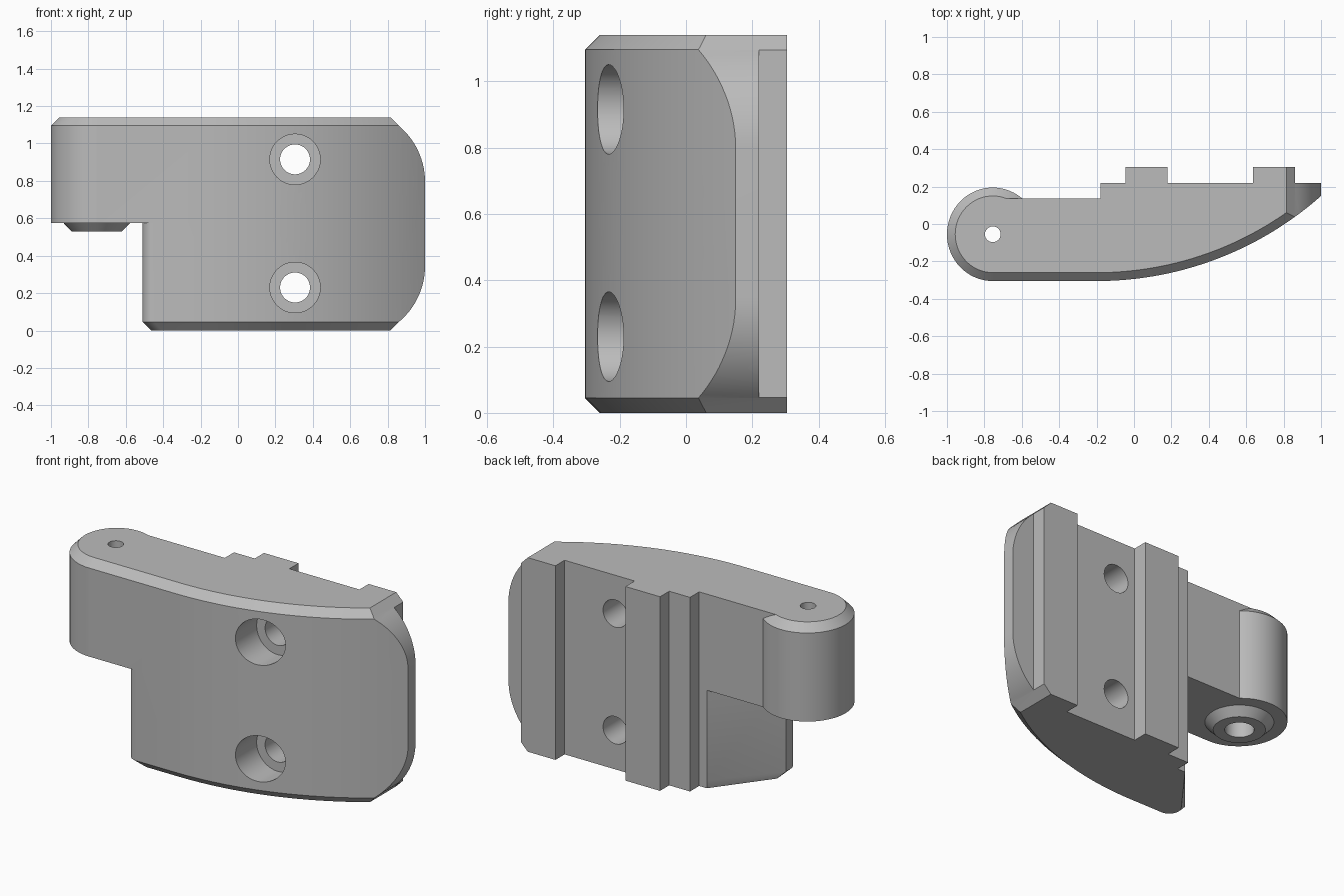
import bpy, bmesh, math
from mathutils import Matrix

if "Cube" in bpy.data.objects:
    bpy.data.objects.remove(bpy.data.objects["Cube"], do_unlink=True)

TOP, SPLIT, CH = 1.14, 0.575, 0.045
PIN = (-0.755, -0.055, 0)

grey = bpy.data.materials.new("plain_grey")
grey.use_nodes = True
grey.diffuse_color = (0.5, 0.5, 0.5, 1)
grey.node_tree.nodes["Principled BSDF"].inputs["Base Color"].default_value = (0.5, 0.5, 0.5, 1)


def loft(name, rings, matrix=Matrix()):
    """Closed solid through rings of equal point count."""
    bm = bmesh.new()
    loops = [[bm.verts.new(p) for p in ring] for ring in rings]
    n = len(loops[0])
    for a, b in zip(loops, loops[1:]):
        for i in range(n):
            quad = [a[i], a[(i + 1) % n], b[(i + 1) % n], b[i]]
            bm.faces.new(quad)
    bm.faces.new(loops[0][::-1])
    bm.faces.new(loops[-1])
    bm.transform(matrix)
    bmesh.ops.recalc_face_normals(bm, faces=bm.faces[:])
    mesh = bpy.data.meshes.new(name)
    bm.to_mesh(mesh)
    bm.free()
    mesh.materials.append(grey)
    obj = bpy.data.objects.new(name, mesh)
    bpy.context.collection.objects.link(obj)
    return obj


def lathe(name, profile, matrix, sides=64):
    """Solid of revolution from (radius, height) pairs."""
    turn = [2 * math.pi * i / sides for i in range(sides)]
    return loft(name, [[(r * math.cos(t), r * math.sin(t), h) for t in turn]
                       for r, h in profile], matrix)


def combine(target, tool, operation):
    tool.hide_render = True
    mod = target.modifiers.new(operation.lower(), 'BOOLEAN')
    mod.operation, mod.solver, mod.object = operation, 'EXACT', tool
    bpy.context.view_layer.objects.active = target
    bpy.ops.object.modifier_apply(modifier=mod.name)
    bpy.data.objects.remove(tool, do_unlink=True)


def arc(cx, cy, r, start, end, steps):
    angles = [math.radians(start + (end - start) * i / steps) for i in range(steps + 1)]
    return [(cx + r * math.cos(a), cy + r * math.sin(a)) for a in angles]


def front_and_back(inset):
    """Bowed front, then the back with its two ribs."""
    r, steps = 1.81 - inset, 28
    xs = [-0.2 + 1.2 * i / steps for i in range(steps + 1)]
    bow = [(x, 1.505 - math.sqrt(r * r - (x + 0.2) ** 2)) for x in xs]
    back = [(1, 0.22)]
    for right, left in ((0.86, 0.635), (0.18, -0.045)):
        back += [(right, 0.22), (right, 0.305), (left, 0.305), (left, 0.22)]
    return bow + back + [(-0.18, 0.22), (-0.18, 0.135)]


def upper_outline(inset):
    return [(PIN[0], 0.135), (PIN[0], -0.305 + inset)] + front_and_back(inset)


def lower_outline(inset):
    corner = arc(-0.45 + inset, -0.245 + inset, 0.06, 180, 270, 8)
    return [(-0.23, 0.135), (-0.51 + inset, -0.2 + inset / 2)] + corner + front_and_back(inset)


def at_height(points, z):
    return [(x, y, z) for x, y in points]


# Main plate with the hinge arm above and the shorter block below
leaf = loft("hinge_leaf", [at_height(upper_outline(0), SPLIT),
                           at_height(upper_outline(0), TOP - CH),
                           at_height(upper_outline(CH), TOP)])
block = loft("lower_block", [at_height(lower_outline(CH), 0),
                             at_height(lower_outline(0), CH),
                             at_height(lower_outline(0), SPLIT)])
combine(leaf, block, 'UNION')

# Barrel and its bearing boss
pin_axis = Matrix.Translation(PIN)
barrel = lathe("barrel", [(0.25, SPLIT), (0.25, TOP - CH), (0.205, TOP)], pin_axis)
barrel.data.transform(pin_axis @ Matrix.Diagonal((0.98, 0.98 * 1.0204, 1, 1)) @ pin_axis.inverted())
combine(leaf, barrel, 'UNION')
boss = lathe("bearing_boss", [(0.135, 0.53), (0.178, SPLIT), (0.178, 0.62)], pin_axis)
combine(leaf, boss, 'UNION')

# Rounded and chamfered free end, trimmed by a side silhouette
side = [(-1.1, -0.05), (0.765, -0.05)]
side += arc(0.61, 0.345, 0.39, -50.2, 0, 14) + arc(0.61, 0.795, 0.39, 0, 50.2, 14)
side += [(0.765, TOP + 0.05), (-1.1, TOP + 0.05)]
trim = loft("end_trim", [[(x, y, z) for x, z in side] for y in (-0.5, 0.5)])
combine(leaf, trim, 'INTERSECT')

# Pin hole, wider from below
pin_hole = lathe("pin_hole", [(0.076, 0.4), (0.076, 0.95), (0.042, 0.95), (0.042, 1.3)],
                 pin_axis, 40)
combine(leaf, pin_hole, 'DIFFERENCE')

# Counterbored screw holes
for z in (0.23, 0.915):
    screw_axis = Matrix.Translation((0.305, 0, z)) @ Matrix.Rotation(-math.pi / 2, 4, 'X')
    screw_hole = lathe("screw_hole", [(0.135, -0.5), (0.135, -0.07), (0.08, -0.07), (0.08, 0.5)],
                       screw_axis, 48)
    combine(leaf, screw_hole, 'DIFFERENCE')

bpy.ops.object.select_all(action='DESELECT')
leaf.select_set(True)
bpy.context.view_layer.objects.active = leaf
bpy.ops.object.shade_smooth_by_angle(angle=math.radians(25))
